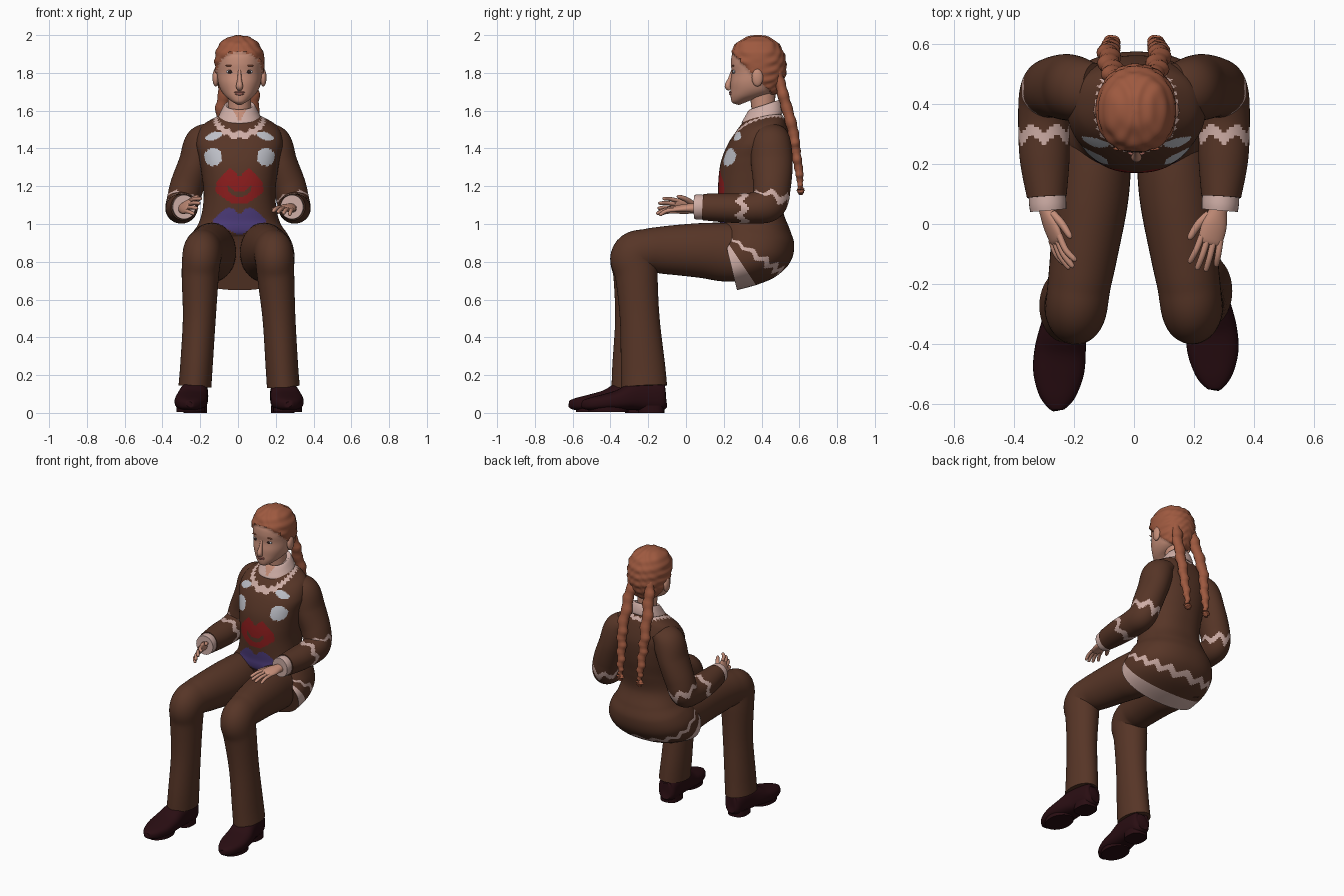
import bpy, bmesh, math
from mathutils import Vector, Matrix

if "Cube" in bpy.data.objects:
    bpy.data.objects.remove(bpy.data.objects["Cube"])

COLOURS = {
    "brown knit": (0.095, 0.036, 0.020), "skin": (0.56, 0.27, 0.19), "ginger hair": (0.34, 0.10, 0.05),
    "dark shoe": (0.022, 0.004, 0.006), "red patch": (0.26, 0.012, 0.012), "blue patch": (0.075, 0.045, 0.20),
    "cream trim": (0.62, 0.42, 0.38), "grey white": (0.52, 0.53, 0.58), "lip": (0.42, 0.15, 0.12),
    "dark eye": (0.03, 0.015, 0.012)}
MATS = {}
for key, rgb in COLOURS.items():
    MATS[key] = bpy.data.materials.new(key)
    MATS[key].diffuse_color = (*rgb, 1)
ORDER = list(COLOURS)
BROWN, SKIN, HAIR, SHOE, RED, BLUE, CREAM, GREY, LIP, EYE = range(10)
CX = 0.008  # the head and chest sit slightly off centre


def spline(keys, n):
    """Catmull-Rom through tuples; gives (key position, values)."""
    out, last = [], len(keys) - 1
    for i in range(last):
        p = [keys[max(0, min(last, i + k))] for k in (-1, 0, 1, 2)]
        for j in range(n):
            t = j / n
            out.append((i + t, [0.5 * (2 * b + (c - a) * t + (2 * a - 5 * b + 4 * c - d) * t * t
                                       + (3 * b - a - 3 * c + d) * t ** 3) for a, b, c, d in zip(*p)]))
    out.append((last, list(keys[-1])))
    return out


def skin(name, rings, rule, matrix=None, deform=None):
    """Joins rings of (s, points) to a closed surface, coloured by rule(centre, s, angle)."""
    bm = bmesh.new()
    rows = [[bm.verts.new(p) for p in pts] for _, pts in rings]
    n = len(rows[0])
    for i in range(len(rows) - 1):
        for j in range(n):
            k = (j + 1) % n
            f = bm.faces.new((rows[i][j], rows[i][k], rows[i + 1][k], rows[i + 1][j]))
            s = (rings[i][0] + rings[i + 1][0]) / 2
            f.material_index = rule(f.calc_center_median(), s, math.tau * (j + .5) / n) if callable(rule) else rule
    for row, s in ((rows[0], 0), (rows[-1], 99)):
        f = bm.faces.new(row)
        f.material_index = rule(f.calc_center_median(), s, 0) if callable(rule) else rule
    if matrix:
        bm.transform(matrix)
    bmesh.ops.recalc_face_normals(bm, faces=bm.faces)
    if deform:
        bm.normal_update()
        for v, co in [(v, deform(v)) for v in bm.verts]:
            v.co = co
    me = bpy.data.meshes.new(name)
    used = sorted({f.material_index for f in bm.faces})
    for f in bm.faces:
        f.material_index = used.index(f.material_index)
        f.smooth = True
    bm.to_mesh(me)
    bm.free()
    for u in used:
        me.materials.append(MATS[ORDER[u]])
    me.set_sharp_from_angle(angle=math.radians(50))
    ob = bpy.data.objects.new(name, me)
    bpy.context.collection.objects.link(ob)
    return ob


def section(c, u, v, power, n):
    pts = []
    for j in range(n):
        a = math.tau * j / n
        ca, sa = math.cos(a), math.sin(a)
        pts.append(c + u * math.copysign(abs(ca) ** (2 / power), ca) + v * math.copysign(abs(sa) ** (2 / power), sa))
    return pts


def body(name, keys, rule, n=48, step=6, power=2.2, deform=None):
    """Loft of tilted rings: front y, front z, back y, back z, half width."""
    rings = []
    for s, (fy, fz, by, bz, hw) in spline(keys, step):
        rings.append((s, section(Vector((CX, (fy + by) / 2, (fz + bz) / 2)), Vector((hw, 0, 0)),
                                 Vector((0, (fy - by) / 2, (fz - bz) / 2)), power, n)))
    return skin(name, rings, rule, None, deform)


def tube(name, keys, rule, n=24, step=6, power=2, matrix=None, wobble=None):
    """Tube through x, y, z, side radius, other radius."""
    pts = spline(keys, step)
    rings = []
    for i, (s, p) in enumerate(pts):
        t = (Vector(pts[min(i + 1, len(pts) - 1)][1][:3]) - Vector(pts[max(i - 1, 0)][1][:3])).normalized()
        u = (Vector((1, 0, 0)) - t * t.x).normalized()
        c, k = (wobble(s) if wobble else (0, 1))
        rings.append((s, section(Vector(p[:3]) + u * c, u * p[3] * k, t.cross(u) * p[4] * k, power, n)))
    return skin(name, rings, rule, matrix)


def ball(name, loc, r, mat):
    tube(name, [(0, 0, math.cos(a), math.sin(a), math.sin(a)) for a in [0.05 + i * 0.304 for i in range(11)]],
         mat, 20, 2, matrix=Matrix.Translation(loc) @ Matrix.Diagonal((*r, 1)))


def zig(a, n):
    return abs((a * n / math.tau) % 1 * 2 - 1) * 2 - 1


# sweater with painted icing, patches and hem
def sweater_rule(c, s, a):
    x, y, z = c.x - CX, c.y, c.z
    ax = abs(x)
    if y < 0.33:
        if (ax - .14) ** 2 + (z - 1.355) ** 2 < .047 ** 2:
            return GREY
        if ((ax - .137) / .043) ** 2 + ((z - 1.465 + .25 * (ax - .137)) / .021) ** 2 < 1:
            return GREY
        u = ax / .125
        if u < 1 and 1.11 + .09 * max(0, u - .35) < z < 1.25 + .04 * math.sin(min(u, 1) * 4):
            return BROWN if u < .52 and abs(z - 1.155 - .16 * u * u) < .014 else RED
        u = ax / .14
        if u < 1 and .94 + .07 * u < z < 1.05 + .035 * math.sin(u * 4):
            return BLUE
    w = z - .35 * (y - .27) - 2.5 * x * x
    if z > 1.4 and abs(w - 1.476 + .008 * zig(a, 26)) < .013:
        return CREAM
    if y > .22 and 12.1 < s < 14:
        return CREAM
    if y > .22 and abs(s - 10.7 + .2 * zig(a, 16)) < .2:
        return CREAM
    return BROWN


body("sweater", [(.34, 1.58, .475, 1.62, .075), (.31, 1.55, .50, 1.59, .11), (.265, 1.49, .53, 1.54, .20),
                 (.22, 1.42, .555, 1.45, .23), (.185, 1.33, .56, 1.38, .215), (.172, 1.24, .55, 1.28, .20),
                 (.17, 1.15, .53, 1.18, .19), (.175, 1.07, .515, 1.07, .197), (.18, 1.02, .55, .97, .22),
                 (.18, .99, .573, .89, .255), (.182, .97, .553, .80, .28), (.186, .955, .48, .725, .29),
                 (.192, .945, .38, .68, .292), (.20, .935, .27, .65, .285)],
     sweater_rule, n=160, step=12, power=2.3)


# shirt collar, open in a V at the front
def collar_rule(c, s, a):
    return SKIN if c.y < .38 and abs(c.x - CX) < (c.z - 1.535) * .5 else CREAM


body("shirt_collar", [(.315, 1.53, .50, 1.58, .10), (.295, 1.535, .515, 1.59, .112), (.31, 1.565, .51, 1.625, .098),
                      (.335, 1.605, .495, 1.655, .078), (.35, 1.60, .48, 1.65, .066)], collar_rule, n=80)
tube("neck", [(CX, .425, 1.5, .062, .062), (CX, .41, 1.6, .06, .062), (CX, .405, 1.72, .062, .07)], SKIN)


# head with the hair raised a little from the scalp
def is_hair(c):
    return c.z + 1.05 * c.y > 2.167


def raise_hair(v):
    if not is_hair(v.co):
        return v.co.copy()
    ridge = math.sin(v.co.z * 130 + abs(v.co.x) * 70) * math.sin(abs(v.co.x) * 90 + 1)
    return v.co + v.normal * (.010 + .004 * ridge)


body("head", [(.375, 1.987, .385, 1.987, .005), (.325, 1.98, .435, 1.98, .055), (.275, 1.95, .48, 1.95, .095),
              (.245, 1.90, .51, 1.90, .118), (.238, 1.85, .52, 1.85, .122), (.242, 1.80, .52, 1.80, .119),
              (.236, 1.75, .505, 1.75, .113), (.236, 1.71, .485, 1.71, .100), (.237, 1.67, .455, 1.69, .078),
              (.246, 1.642, .42, 1.68, .05), (.28, 1.63, .38, 1.67, .025)],
     lambda c, s, a: HAIR if is_hair(c) else SKIN, n=72, step=6, power=2.15, deform=raise_hair)
tube("nose", [(CX, .25, 1.82, .008, .008), (CX, .235, 1.77, .011, .012), (CX, .222, 1.73, .018, .017),
              (CX, .235, 1.712, .012, .01)], SKIN, 16)
ball("upper_lip", (CX, .236, 1.697), (.029, .009, .006), LIP)
ball("lower_lip", (CX, .237, 1.688), (.023, .009, .007), LIP)
for side, sg in (("left", -1), ("right", 1)):
    ball(side + "_eye", (CX + sg * .05, .254, 1.806), (.021, .008, .009), GREY)
    ball(side + "_iris", (CX + sg * .05, .249, 1.806), (.011, .005, .0085), EYE)
    ball(side + "_eyebrow", (CX + sg * .052, .250, 1.838), (.026, .006, .004), HAIR)
    ball(side + "_ear", (CX + sg * .126, .378, 1.775), (.017, .03, .047), SKIN)
    # braid
    tube(side + "_braid", [(sg * .06, .48, 1.82, .03, .025), (sg * .075, .515, 1.68, .034, .028),
                           (sg * .085, .565, 1.5, .032, .027), (sg * .08, .582, 1.38, .028, .024),
                           (sg * .075, .60, 1.27, .023, .02), (sg * .073, .605, 1.20, .014, .013),
                           (sg * .073, .607, 1.18, .022, .02), (sg * .07, .608, 1.155, .01, .01)],
         HAIR, 16, 10, wobble=lambda s: (.005 * math.sin(s * 8), .92 + .2 * abs(math.sin(s * 8))))

    # sleeve with two icing zigzags
    def sleeve_rule(c, s, a):
        return CREAM if min(abs(s - 5.45 + .13 * zig(a, 6)), abs(s - 3.65 + .17 * zig(a, 6))) < .14 else BROWN

    tube(side + "_sleeve", [(sg * x, y, z, a, b) for x, y, z, a, b in (
        (.13, .45, 1.485, .06, .085), (.185, .45, 1.43, .095, .105), (.225, .455, 1.32, .09, .11),
        (.27, .455, 1.2, .09, .10), (.295, .437, 1.11, .085, .095), (.30, .36, 1.085, .085, .083),
        (.297, .22, 1.085, .083, .077), (.29, .09, 1.09, .066, .07))], sleeve_rule, 64, 14)
    tube(side + "_cuff", [(sg * .29, .12, 1.09, .06, .062), (sg * .287, .07, 1.09, .062, .066),
                          (sg * .285, .045, 1.09, .06, .064)], CREAM, 32)

    # hand: the right one lies palm down, the left one is rolled thumb up
    if sg > 0:
        m = Matrix.Translation((.28, .045, 1.085)) @ Matrix.Rotation(-.25, 4, 'Z') @ Matrix.Rotation(.2, 4, 'Y')
    else:
        m = (Matrix.Translation((-.29, .045, 1.085)) @ Matrix.Rotation(.28, 4, 'Z') @ Matrix.Rotation(-.12, 4, 'X')
             @ Matrix.Rotation(-1.1, 4, 'Y') @ Matrix.Diagonal((-1, 1, 1, 1)))
    tube(side + "_palm", [(0, .05, 0, .03, .026), (0, 0, 0, .031, .024), (0, -.05, 0, .042, .02),
                          (0, -.1, -.004, .042, .015), (0, -.115, -.006, .034, .01)], SKIN, matrix=m)
    for i, ln in enumerate((.085, .1, .098, .075)):
        x, fan = -.032 + .0215 * i, (i - 1.5) * .008
        tube(f"{side}_finger_{i + 1}", [(x, -.095, -.003, .011, .011), (x + fan * .5, -.105 - ln * .5, -.008, .0105, .0105),
                                        (x + fan, -.10 - ln, -.026, .009, .009), (x + fan, -.107 - ln, -.03, .003, .003)],
             SKIN, 12, 4, matrix=m)
    tube(side + "_thumb", [(-.025, -.02, -.005, .016, .014), (-.05, -.06, -.014, .014, .013),
                           (-.064, -.105, -.022, .011, .01), (-.066, -.118, -.024, .004, .004)], SKIN, 12, 4, matrix=m)

    # trouser leg; the left foot is a little further forward
    dy, dx = (0, 0) if sg > 0 else (-.05, -.012)
    tube(side + "_trouser_leg", [(sg * x, y, z, a, b) for x, y, z, a, b in (
        (.135, .40, .84, .12, .14), (.135, .22, .85, .125, .155), (.145, .08, .86, .125, .145),
        (.167, -.1, .862, .112, .128), (.182, -.2, .858, .105, .117), (.192, -.272, .825, .103, .127),
        (.20, -.262 + dy * .2, .72, .098, .112), (.217 + dx, -.245 + dy * .5, .5, .087, .105),
        (.232 + dx, -.228 + dy * .9, .25, .086, .117), (.24 + dx, -.222 + dy, .14, .087, .122))], BROWN, 40, 8)

    # shoe and heel
    dy, dx = (0, 0) if sg > 0 else (-.068, -.012)
    tube(side + "_shoe", [(sg * (x + dx), y + dy, z, a, b) for x, y, z, a, b in (
        (.23, -.108, .085, .03, .05), (.232, -.13, .085, .06, .075), (.243, -.25, .092, .073, .08),
        (.257, -.35, .068, .085, .056), (.263, -.43, .056, .084, .044), (.267, -.505, .047, .06, .034),
        (.269, -.545, .045, .028, .022), (.269, -.552, .045, .01, .01))], SHOE, 32, 6, 2.6)
    tube(side + "_heel", [(sg * (.238 + dx), -.185 + dy, z, .062, .07) for z in (0, .02, .04)], SHOE, 24, 1, 2.6)
    tube(side + "_sole", [(sg * (.262 + dx), -.41 + dy, z, .076, .105) for z in (.006, .02, .035)], SHOE, 24, 1)

for m in bpy.data.materials:
    if m.users and not m.is_grease_pencil:
        m.use_nodes = True
        m.node_tree.nodes["Principled BSDF"].inputs["Base Color"].default_value = m.diffuse_color
